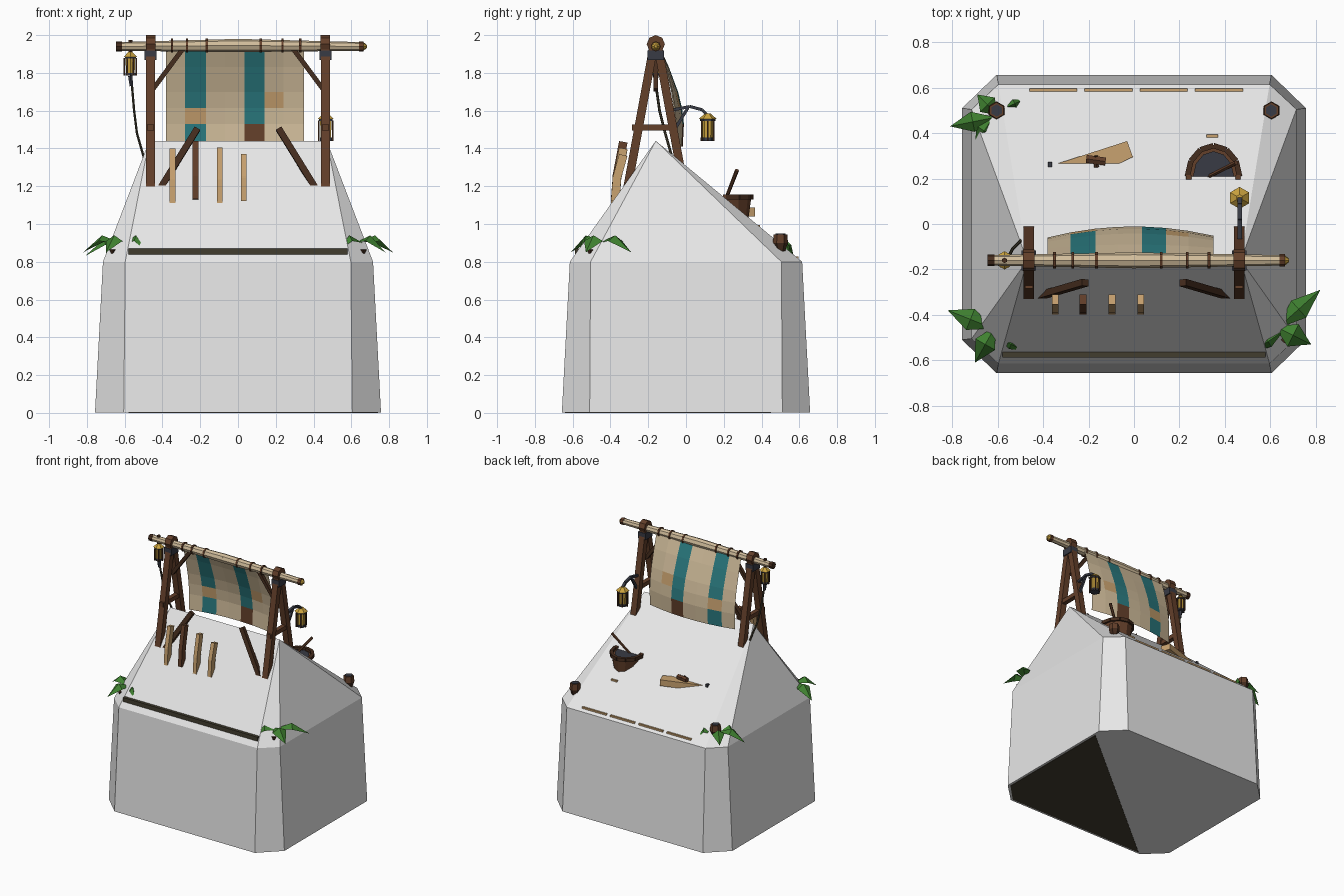
import bpy, bmesh, math
from mathutils import Matrix, Vector

cube = bpy.data.objects.get("Cube")
if cube:
    bpy.data.objects.remove(cube, do_unlink=True)


def material(name, r, g, b):
    m = bpy.data.materials.new(name)
    m.use_nodes = True
    m.diffuse_color = (r, g, b, 1)
    m.node_tree.nodes["Principled BSDF"].inputs["Base Color"].default_value = (r, g, b, 1)
    return m


WHITE = material("white_stone", .8, .8, .8)
DARK = material("dark_wood", .06, .026, .013)
BROWN = material("brown_wood", .125, .05, .023)
TAN = material("light_wood", .58, .36, .16)
IRON = material("iron", .04, .043, .058)
GOLD = material("gold", .6, .37, .05)
CREAM = material("cream_canvas", .64, .51, .33)
TEAL = material("teal_canvas", .024, .2, .22)
GREEN = material("leaf_green", .05, .22, .03)
OLIVE = material("dark_olive", .055, .047, .028)


def finish(name, bm, *mats):
    mesh = bpy.data.meshes.new(name)
    bm.to_mesh(mesh)
    bm.free()
    for m in mats:
        mesh.materials.append(m)
    ob = bpy.data.objects.new(name, mesh)
    bpy.context.collection.objects.link(ob)
    return ob


def frame(a, b):
    """Matrix whose z axis runs from a to b, centred between them."""
    a, b = Vector(a), Vector(b)
    z = (b - a).normalized()
    ref = Vector((1, 0, 0)) if abs(z.x) < .9 else Vector((0, 1, 0))
    y = z.cross(ref).normalized()
    rot = Matrix((y.cross(z), y, z)).transposed().to_4x4()
    return Matrix.Translation((a + b) / 2) @ rot, (b - a).length


def beam(name, a, b, w, d, mat):
    m, length = frame(a, b)
    bm = bmesh.new()
    bmesh.ops.create_cube(bm, size=1, matrix=m @ Matrix.Diagonal((w, d, length, 1)))
    return finish(name, bm, mat)


def rod(name, a, b, r1, r2, mat, sides=6):
    m, length = frame(a, b)
    bm = bmesh.new()
    bmesh.ops.create_cone(bm, cap_ends=True, segments=sides, radius1=r1, radius2=r2,
                          depth=length, matrix=m)
    return finish(name, bm, mat)


def prism(name, outline, z0, z1, mat, shrink=1):
    """Extrude a flat outline; the lower end can be shrunk about its middle."""
    bm = bmesh.new()
    c = sum((Vector(p) for p in outline), Vector((0, 0))) / len(outline)
    top = [bm.verts.new((x, y, z1)) for x, y in outline]
    low = [bm.verts.new((*(c + (Vector(p) - c) * shrink), z0)) for p in outline]
    bm.faces.new(top)
    bm.faces.new(low[::-1])
    for i in range(len(top)):
        j = (i + 1) % len(top)
        bm.faces.new((top[j], top[i], low[i], low[j]))
    bmesh.ops.recalc_face_normals(bm, faces=bm.faces)
    return finish(name, bm, mat)


# Faceted base block with a ridge
bm = bmesh.new()
for z, x, y, cx, cy in ((.003, .757, .657, .605, .51), (.8, .715, .615, .597, .505)):
    for sx in (-1, 1):
        for sy in (-1, 1):
            bm.verts.new((sx * x, sy * cy, z))
            bm.verts.new((sx * cx, sy * y, z))
for sx in (-1, 1):
    bm.verts.new((sx * .47, -.16, 1.44))
bmesh.ops.convex_hull(bm, input=bm.verts)
bmesh.ops.dissolve_limit(bm, angle_limit=.02, verts=bm.verts, edges=bm.edges)
finish("base_block", bm, WHITE)
prism("underside_plate", [(.74, .45), (-.58, -.64), (.6, -.64), (.74, -.5)], 0, .003, OLIVE)

# Rails on the base
beam("front_rail", (-.58, -.575, .855), (.58, -.575, .855), .026, .032, OLIVE)
for i in range(4):
    x = -.355 + i * .243
    beam("back_rail", (x - .105, .59, .822), (x + .105, .59, .822), .013, .012, TAN)
beam("back_chip", (.32, .387, .99), (.37, .387, .99), .012, .012, TAN)

# Frames at both ends
for s, side in ((-1, "right"), (1, "left")):
    x = s * .463
    for foot in (-.31, -.01):
        beam(side + "_frame_leg", (x, foot, 1.19), (x, -.16 + (foot + .16) * .1, 1.92), .047, .045, BROWN)
    beam(side + "_frame_tie", (x, -.285, 1.51), (x, -.055, 1.51), .035, .032, BROWN)
    beam(side + "_frame_band", (x, -.16, 1.867), (x, -.16, 1.918), .064, .088, IRON)
    rod(side + "_frame_head", (x - .025, -.16, 1.952), (x + .025, -.16, 1.952), .048, .048, BROWN, 8)
    beam(side + "_upper_brace", (x - s * .01, -.16, 1.71), (s * .29, -.16, 1.93), .025, .025, DARK)
    beam(side + "_lower_brace", (s * .41, -.315, 1.19), (s * .215, -.258, 1.505), .034, .03, DARK)

# Yard with ties and end caps
rod("yard_right", (0, -.16, 1.945), (-.63, -.16, 1.94), .035, .023, CREAM, 8)
rod("yard_left", (0, -.16, 1.945), (.65, -.16, 1.94), .035, .023, CREAM, 8)
rod("yard_cap_right", (-.645, -.16, 1.94), (-.615, -.16, 1.94), .026, .026, DARK, 8)
rod("yard_cap_left", (.64, -.16, 1.94), (.665, -.16, 1.94), .027, .027, BROWN, 8)
rod("yard_tip", (.665, -.16, 1.94), (.682, -.16, 1.94), .022, .008, GOLD, 8)
for x in (-.35, -.27, -.165, .12, .235, .33):
    rod("yard_tie", (x - .006, -.16, 1.944), (x + .006, -.16, 1.944), .037, .037, BROWN, 8)

# Billowing striped sail with patches
xs = (-.38, -.28, -.17, -.07, .035, .14, .24, .35)
zs = (1.93, 1.83, 1.7, 1.615, 1.53, 1.41)
patches = {(1, 3): 2, (5, 2): 2, (4, 4): 3}
bm = bmesh.new()
rows = []
for z in zs:
    t = (zs[0] - z) / .52
    rows.append([bm.verts.new((x, -.135 + .125 * (1 - 2.7 * x * x) * math.sin(t * 1.9), z)) for x in xs])
for r in range(len(zs) - 1):
    for c in range(len(xs) - 1):
        f = bm.faces.new((rows[r][c], rows[r][c + 1], rows[r + 1][c + 1], rows[r + 1][c]))
        f.material_index = patches.get((c, r), 1 if c in (1, 4) else 0)
finish("sail", bm, CREAM, TEAL, TAN, BROWN)

# Stakes leaning on the front slope
for x, low, high, mat in ((-.347, 1.11, 1.395, TAN), (-.225, 1.13, 1.435, BROWN),
                          (-.097, 1.11, 1.4, TAN), (.03, 1.12, 1.365, TAN)):
    beam("stake", (x, -.375, low), (x, -.365, low + .13), .03, .045, mat)
    beam("stake_top", (x, -.367, low + .12), (x, -.332, high), .03, .045, mat)


# Lanterns
def lantern(name, x, y, z, h, r):
    levels = (("foot", 0, .12, r, r, IRON), ("glass", .12, .72, r * .85, r * .95, GOLD),
              ("rim", .72, .8, r * 1.1, r * 1.1, IRON), ("roof", .8, 1, r * 1.3, r * .4, GOLD))
    for part, a, b, r1, r2, mat in levels:
        rod(name + "_" + part, (x, y, z + a * h), (x, y, z + b * h), r1, r2, mat)
    for i in range(6):
        a = math.tau * i / 6
        px, py = x + r * math.cos(a), y + r * math.sin(a)
        beam(name + "_bar", (px, py, z), (px, py, z + h * .75), .008, .008, DARK)


lantern("right_lantern", -.57, -.16, 1.785, .125, .031)
rod("right_lantern_ring", (-.57, -.16, 1.9), (-.57, -.16, 1.975), .012, .012, DARK)
rod("right_lantern_hook", (-.565, -.16, 1.73), (-.57, -.16, 1.785), .01, .014, IRON)
rope = [(-.562, -.16, 1.74), (-.55, -.14, 1.6), (-.535, -.11, 1.48), (-.495, -.07, 1.34)]
for a, b in zip(rope, rope[1:]):
    rod("rope", a, b, .007, .007, OLIVE)
lantern("left_lantern", .465, .115, 1.44, .145, .037)
arm = [(.465, -.09, 1.6), (.465, .02, 1.622), (.465, .085, 1.605), (.465, .115, 1.575)]
for a, b in zip(arm, arm[1:]):
    beam("left_lantern_arm", a, b, .02, .016, IRON)
beam("left_lantern_strut", (.465, -.06, 1.5), (.465, .01, 1.615), .016, .016, IRON)

# Half tub with a stirring stick
arc = [math.pi * i / 6 for i in range(7)]
outer = [(.35 + .115 * math.cos(a), .21 + .135 * math.sin(a)) for a in arc]
inner = [(.35 + .09 * math.cos(a), .21 + .11 * math.sin(a)) for a in arc]
prism("tub_body", outer, 1.02, 1.135, BROWN, .75)
prism("tub_inside", inner, 1.13, 1.142, IRON)
for a, b in zip(outer, outer[1:]):
    beam("tub_rim", (*a, 1.142), (*b, 1.142), .024, .026, DARK)
for x in (.242, .458):
    beam("tub_handle", (x - .012, .205, 1.142), (x + .012, .205, 1.142), .02, .03, BROWN)
rod("tub_stick", (.33, .21, 1.13), (.45, .27, 1.285), .009, .011, BROWN)

# Loose board with a bundle
prism("loose_board", [(-.34, .265), (-.1, .25), (-.005, .295), (-.03, .365)], 1.04, 1.087, TAN)
rod("bundle", (-.21, .287, 1.103), (-.125, .275, 1.103), .02, .02, BROWN)
rod("bundle_peg", (-.165, .25, 1.1), (-.17, .3, 1.105), .012, .012, DARK)
beam("board_pin", (-.378, .262, 1.09), (-.36, .262, 1.09), .02, .03, IRON)

# Corner stubs
for s in (-1, 1):
    rod("back_stub", (s * .605, .5, .9), (s * .605, .5, .945), .04, .036, BROWN)
    rod("back_stub_point", (s * .605, .5, .8), (s * .605, .5, .9), .006, .04, DARK)
    rod("back_stub_cap", (s * .605, .5, .945), (s * .605, .5, .949), .027, .027, IRON)
    rod("front_peg", (s * .662, -.505, .83), (s * .662, -.505, .865), .003, .02, DARK, 4)


# Drooping leaves: base and tip in plan, then width
def leaf(base, tip, width, z):
    a, b = Vector(base), Vector(tip)
    side = Vector((a.y - b.y, b.x - a.x)).normalized() * width / 2
    mid = a.lerp(b, .5)
    bm = bmesh.new()
    root, crest, left, right, end = [bm.verts.new((p.x, p.y, z + h)) for p, h in (
        (a, 0), (mid, .04), (mid + side, .01), (mid - side, .01), (b, -.05))]
    for f in ((root, crest, left), (root, right, crest), (left, crest, end), (crest, right, end)):
        bm.faces.new(f)
    finish("leaf", bm, GREEN)


for base, tip, width, z in (
        ((-.62, -.46), (-.82, -.38), .1, .9), ((-.61, -.45), (-.7, -.61), .1, .9),
        ((-.6, -.5), (-.48, -.56), .045, .9), ((.63, -.46), (.82, -.29), .1, .9),
        ((.62, -.45), (.78, -.53), .11, .9), ((.66, -.47), (.52, -.565), .055, .9),
        ((-.61, .47), (-.81, .43), .09, .88), ((-.62, .47), (-.7, .35), .08, .88),
        ((-.6, .48), (-.69, .57), .09, .88), ((-.57, .51), (-.48, .55), .04, .87)):
    leaf(base, tip, width, z)
